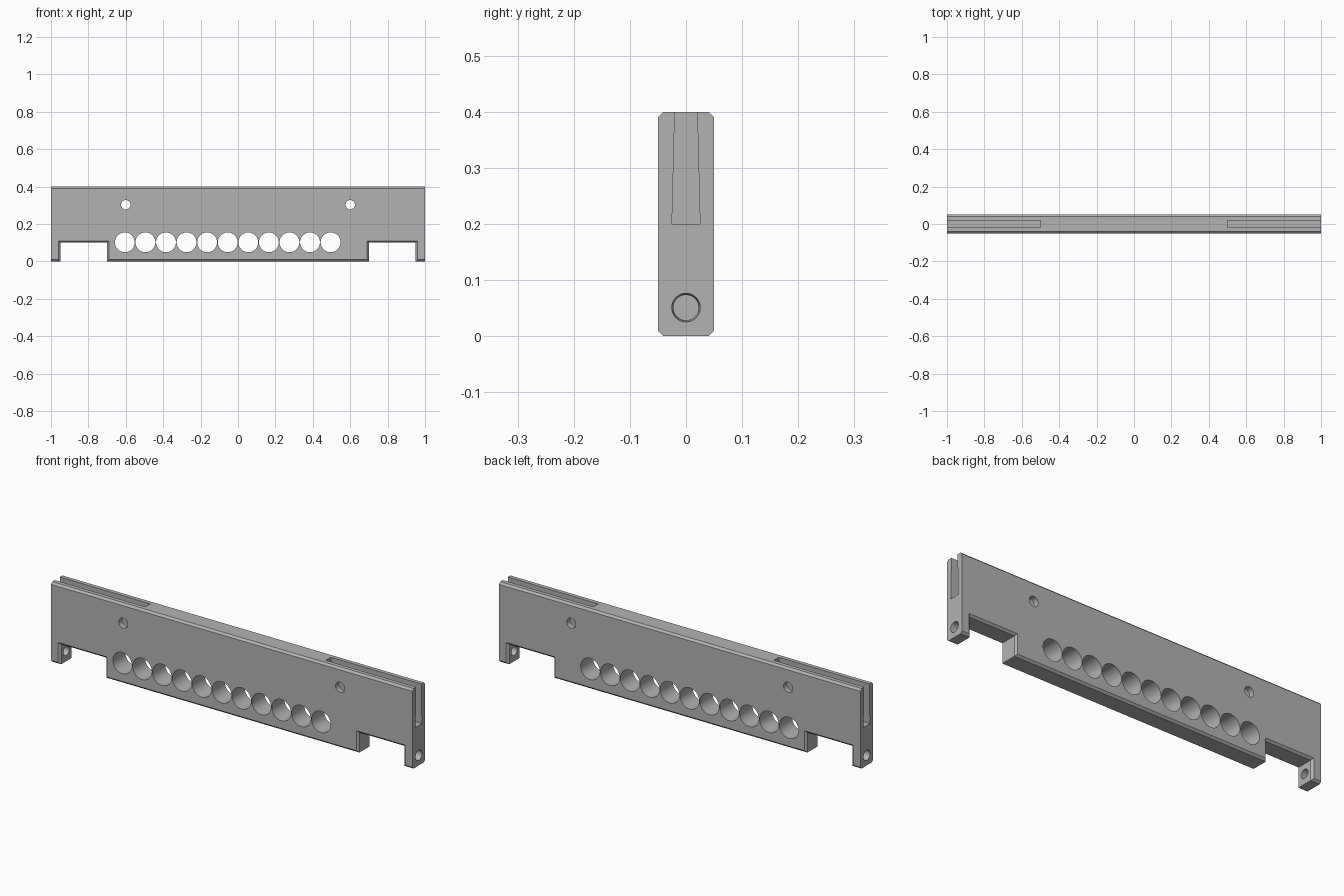
import bpy, bmesh, math
from mathutils import Matrix

if "Cube" in bpy.data.objects:
    bpy.data.objects.remove(bpy.data.objects["Cube"])

grey = bpy.data.materials.new("grey")
grey.diffuse_color = (0.45, 0.45, 0.45, 1)
grey.use_nodes = True
grey.node_tree.nodes["Principled BSDF"].inputs["Base Color"].default_value = grey.diffuse_color

HALF, C, TOP = 0.05, 0.01, 0.4   # half thickness, chamfer, height


def make_object(name, bm):
    bmesh.ops.recalc_face_normals(bm, faces=bm.faces)
    mesh = bpy.data.meshes.new(name)
    bm.to_mesh(mesh)
    bm.free()
    mesh.materials.append(grey)
    ob = bpy.data.objects.new(name, mesh)
    bpy.context.collection.objects.link(ob)
    return ob


def outline(c):
    """Notched bar outline, pulled inwards by c everywhere but the two ends."""
    right = [(0.70 - c, c), (0.70 - c, 0.10 + c), (0.95 + c, 0.10 + c),
             (0.95 + c, c), (1.0, c), (1.0, TOP - c)]
    return right + [(-x, z) for x, z in reversed(right)]


# Bar: four outline rings stacked through the thickness give chamfered rims
bm = bmesh.new()
rings = [[bm.verts.new((x, y, z)) for x, z in outline(c)]
         for y, c in ((-HALF, C), (-HALF + C, 0), (HALF - C, 0), (HALF, C))]
for a, b in zip(rings, rings[1:]):
    for i in range(len(a)):
        j = (i + 1) % len(a)
        bm.faces.new((a[i], a[j], b[j], b[i]))
bm.faces.new(rings[0])
bm.faces.new(rings[-1])
bar = make_object("notched_bar", bm)


def round_cut(bm, centre, r1, r2, depth, turn):
    bmesh.ops.create_cone(bm, cap_ends=True, segments=48, radius1=r1, radius2=r2,
                          depth=depth, matrix=Matrix.Translation(centre) @ turn)


along_y = Matrix.Rotation(math.pi / 2, 4, 'X')

# Row of large holes, two pin holes and the tapered holes through the legs
bm = bmesh.new()
for i in range(11):
    round_cut(bm, (-0.605 + 0.11 * i, 0, 0.102), 0.053, 0.053, 0.3, along_y)
for s in (-1, 1):
    round_cut(bm, (0.6 * s, 0, 0.303), 0.025, 0.025, 0.3, along_y)
    along_x = Matrix.Rotation(s * math.pi / 2, 4, 'Y')
    round_cut(bm, (0.975 * s, 0, 0.051), 0.022, 0.026, 0.07, along_x)
hole_cutter = make_object("hole_cutter", bm)

# End slots, slightly wider at the floor than at the mouth
bm = bmesh.new()
for s in (-1, 1):
    prof = [(-0.025, 0.2), (0.025, 0.2), (0.0195, 0.42), (-0.0195, 0.42)]
    inner, outer = ([bm.verts.new((s * x, y, z)) for y, z in prof] for x in (0.5, 1.05))
    for i in range(4):
        j = (i + 1) % 4
        bm.faces.new((inner[i], inner[j], outer[j], outer[i]))
    bm.faces.new(inner)
    bm.faces.new(outer)
slot_cutter = make_object("slot_cutter", bm)

for cutter in (slot_cutter, hole_cutter):
    mod = bar.modifiers.new(cutter.name, 'BOOLEAN')
    mod.operation, mod.solver, mod.object = 'DIFFERENCE', 'EXACT', cutter
    cutter.hide_render = True

# Bake the cuts, then smooth the round walls only
bpy.context.view_layer.objects.active = bar
bar.select_set(True)
for name in [m.name for m in bar.modifiers]:
    bpy.ops.object.modifier_apply(modifier=name)
for cutter in (slot_cutter, hole_cutter):
    bpy.data.objects.remove(cutter)
bpy.ops.object.shade_smooth_by_angle(angle=math.radians(30))
